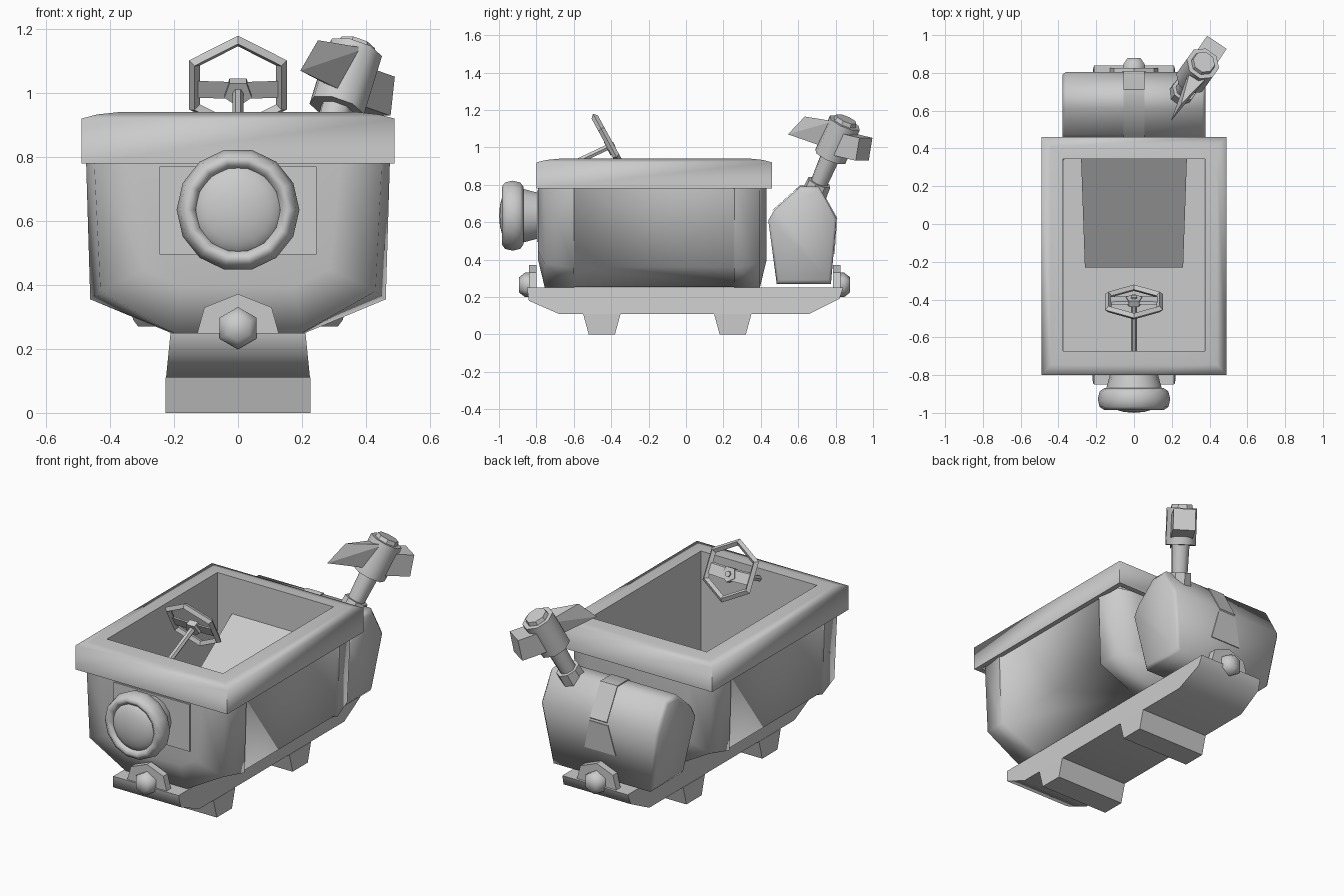
import bpy, bmesh, math
from mathutils import Matrix, Vector

if "Cube" in bpy.data.objects:
    bpy.data.objects.remove(bpy.data.objects["Cube"])

GREY = (0.6, 0.6, 0.6, 1)
mat = bpy.data.materials.new("plain grey")
mat.use_nodes = True
mat.diffuse_color = GREY
mat.node_tree.nodes["Principled BSDF"].inputs["Base Color"].default_value = GREY


def finish(ob, name, smooth=None):
    """Name, colour and shade one part."""
    ob.name = name
    ob.data.materials.clear()
    ob.data.materials.append(mat)
    if smooth:
        bpy.ops.object.select_all(action='DESELECT')
        ob.select_set(True)
        bpy.context.view_layer.objects.active = ob
        bpy.ops.object.shade_smooth_by_angle(angle=math.radians(smooth))
    return ob


def from_bmesh(bm, name, smooth=None):
    bmesh.ops.recalc_face_normals(bm, faces=bm.faces)
    me = bpy.data.meshes.new(name)
    bm.to_mesh(me)
    bm.free()
    ob = bpy.data.objects.new(name, me)
    bpy.context.collection.objects.link(ob)
    return finish(ob, name, smooth)


def loft(name, rings, smooth=None, wrap=True, first_cap=True):
    """Skin a list of equal-length point rings and cap the ends."""
    bm = bmesh.new()
    loops = [[bm.verts.new(p) for p in r] for r in rings]
    n = len(loops[0])
    for a, b in zip(loops, loops[1:]):
        for i in range(n if wrap else n - 1):
            bm.faces.new((a[i], a[(i + 1) % n], b[(i + 1) % n], b[i]))
    if first_cap:
        bm.faces.new(loops[0])
    bm.faces.new(loops[-1])
    return from_bmesh(bm, name, smooth)


def hull(name, points):
    bm = bmesh.new()
    for p in points:
        bm.verts.new(p)
    bmesh.ops.convex_hull(bm, input=bm.verts)
    return from_bmesh(bm, name)


def rod(name, a, b, r1, r2, sides=8, smooth=None):
    """Tapered prism between two points, with flat sides facing up."""
    a, b = Vector(a), Vector(b)
    bpy.ops.mesh.primitive_cone_add(vertices=sides, radius1=r1, radius2=r2,
                                    depth=(b - a).length, location=(a + b) / 2)
    ob = bpy.context.object
    ob.data.transform(Matrix.Rotation(math.pi / sides, 4, 'Z'))
    ob.rotation_euler = (b - a).to_track_quat('Z', 'Y').to_euler()
    return finish(ob, name, smooth)


# Tub: open-topped, mirrored half profiles lofted from front to back
def section(y, half):
    right = [(x, y, z) for x, z in half]
    return right + [(-x, y, z) for x, z in reversed(half)]


NOSE = [(.325, .79), (.285, .45), (.175, .395)]
MID = [(.45, .79), (.43, .38), (.2, .25)]
FULL = [(.475, .79), (.462, .355), (.21, .25)]
SIDE = [(.462, .79), (.45, .36), (.21, .255)]
loft("tub", [section(-.79, NOSE), section(-.755, MID), section(-.6, FULL),
             section(-.595, SIDE), section(.255, SIDE), section(.26, FULL),
             section(.395, MID), section(.43, NOSE)], 70, wrap=False)


# Padded rim running around the opening, with the deep cabin well inside
def rim_ring(inset, z):
    x, y0, y1 = .49 - inset, -.8 + inset * 1.1, .46 - inset
    return [(x, y0, z), (x, y1, z), (-x, y1, z), (-x, y0, z)]


loft("rim", [rim_ring(.03, .78), rim_ring(0, .78), rim_ring(0, .92), rim_ring(.05, .933),
             rim_ring(.115, .94), rim_ring(.117, .34)], 80, first_cap=False)

# Reclined seat sloping from the back wall down to the cabin floor
hull("seat", [(s * x, y, z) for s in (-1, 1)
              for x, y, z in ((.28, .345, .725), (.28, .345, .34),
                              (.26, -.23, .36), (.26, -.23, .34))])

# Sled base, as a side profile tapering upward
SLED = [(-.85, .25), (-.84, .18), (-.68, .11), (.66, .11), (.82, .19), (.84, .25)]
loft("sled_base", [[(s * (.225 - (z - .11) * .1), y, z) for y, z in SLED] for s in (-1, 1)], 65)

# Feet under the sled
for label, y in (("front", -.45), ("rear", .25)):
    hull(label + "_foot", [(x, y + s * w, z) for x in (-.227, .227)
                           for s in (-1, 1) for w, z in ((.07, 0), (.1, .11))])

# Couplers on both ends
for label, s, y in (("front", -1, .80), ("rear", 1, .785)):
    outline = [(-.13, .24), (-.105, .33), (0, .372), (.105, .33), (.13, .24)]
    loft(label + "_coupler_plate", [[(x, s * yy, z) for x, z in outline]
                                    for yy in (y, y + .04)])
    knob = [[(r * math.sin(i * math.pi / 3), s * yy, .265 + r * math.cos(i * math.pi / 3))
             for i in range(6)] for r, yy in ((.066, y + .02), (.066, y + .06), (.04, y + .093))]
    loft(label + "_coupler_knob", knob, 65)

# Front lamp: backing plate, mount, ring and bulging lens
hull("lamp_plate", [(x, y, z) for x in (-.245, .245) for y in (-.797, -.788)
                    for z in (.495, .77)])
rod("lamp_mount", (0, -.79, .635), (0, -.9, .635), .125, .155, 14, 40)
bpy.ops.mesh.primitive_torus_add(major_segments=14, minor_segments=8, major_radius=.158,
                                 minor_radius=.034, location=(0, -.927, .635),
                                 rotation=(math.pi / 2, 0, 0))
ring = finish(bpy.context.object, "lamp_ring", 70)
ring.scale.z = 1.7
bpy.ops.mesh.primitive_uv_sphere_add(segments=14, ring_count=8, radius=.145,
                                     location=(0, -.94, .635), rotation=(math.pi / 2, 0, 0))
lens = finish(bpy.context.object, "lamp_lens", 60)
lens.scale.z = .41

# Steering wheel: hexagonal ring, spokes, hub and column
centre = Vector((0, -.413, 1.025))
bpy.ops.mesh.primitive_torus_add(major_segments=6, minor_segments=4, major_radius=.157,
                                 minor_radius=.019, location=centre)
wheel = finish(bpy.context.object, "steering_wheel")
wheel.data.transform(Matrix.Rotation(math.pi / 6, 4, 'Z'))
wheel.rotation_euler.x = math.radians(118.7)
up = Vector((0, -.48, .877))
hub = centre - up * .02
for s in (-1, 1):
    hull("spoke", [hub + Vector((s * x, d, 0)) + up * z for x, z0, z1 in
                   ((0, -.03, .03), (.135, -.025, .035))
                   for z in (z0, z1) for d in (-.008, .008)])
rod("wheel_hub", hub + Vector((0, .012, .006)), hub - Vector((0, .02, .01)), .045, .045, 5)
rod("steering_column", hub + Vector((0, .02, .01)), (0, -.675, .88), .017, .017, 6, 50)

# Rear chest: side profile, narrower at the bottom and slightly domed at the ends
CHEST = [(.485, .27), (.44, .61), (.475, .67), (.61, .79), (.71, .79), (.805, .62), (.775, .27)]


def chest_ring(side, half_width, shrink):
    return [(side * (half_width - (.05 if z < .3 else 0)),
             .62 + (y - .62) * shrink, .53 + (z - .53) * shrink) for y, z in CHEST]


loft("chest", [chest_ring(-1, .378, .92), chest_ring(-1, .362, 1),
               chest_ring(1, .362, 1), chest_ring(1, .378, .92)], 62)

# Strap over the lid and clasp on the back
strap = [(.475, .676), (.608, .796), (.712, .796), (.81, .62)]
strap += [(y - .02, z - .02) for y, z in reversed(strap)]
loft("chest_strap", [[(x, y, z) for y, z in strap] for x in (-.055, .055)], 50)
hull("chest_clasp", [(s * w, y + d, z) for s in (-1, 1) for d in (-.005, .004)
                     for w, y, z in ((.06, .803, .6), (.1, .79, .43))])

# Hammer standing on the chest: collar, shaft, head and cap on one tilted axis
base = Vector((.25, .69, .76))
axis = Vector((.065, .09, .21)).normalized()


def along(t):
    return base + axis * t


rod("hammer_collar", along(-.05), along(.06), .07, .066, 8, 40)
rod("hammer_shaft", along(.03), along(.26), .046, .054, 8, 50)
rod("hammer_head", along(.215), along(.42), .09, .09, 8, 50)
rod("hammer_cap", along(.41), along(.442), .068, .06, 8, 30)
rod("hammer_poll", along(.3), (.432, .952, .99), .088, .088, 4)
hull("hammer_blade", [(.195, .545, 1.07), (.25, .635, 1.165), (.40, .79, 1.14),
                      (.34, .745, 1.0), (.31, .86, 1.12), (.29, .8, 1.02)])
